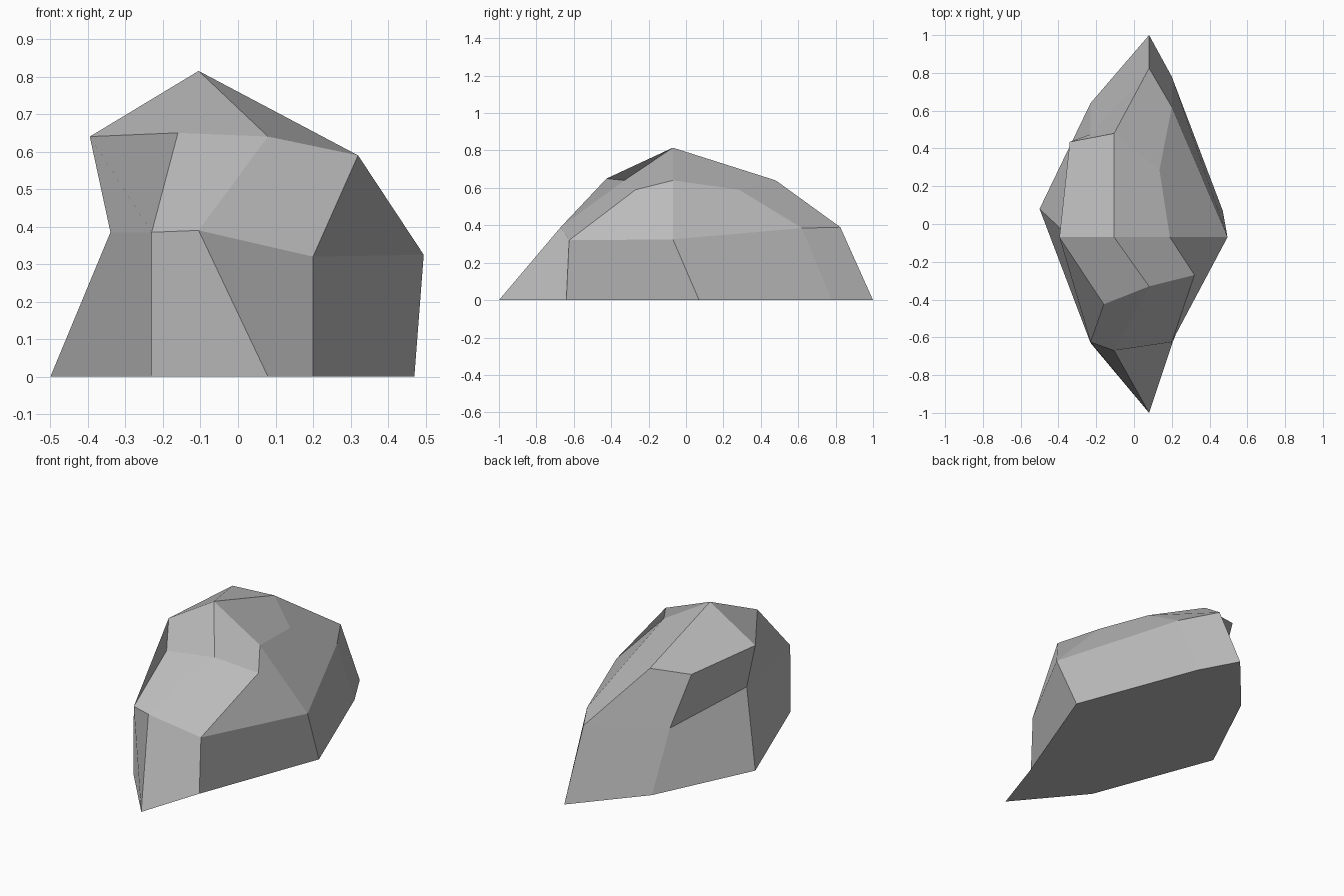
import bpy
import bmesh

cube = bpy.data.objects.get("Cube")
if cube:
    bpy.data.objects.remove(cube, do_unlink=True)

# Single stone colour
stone = bpy.data.materials.new("stone_grey")
stone.use_nodes = True
grey = (0.5, 0.5, 0.5, 1.0)
stone.diffuse_color = grey
stone.node_tree.nodes["Principled BSDF"].inputs["Base Color"].default_value = grey

# Eight-sided cross-sections, starting at the front tip and turning towards +x
foot_outline = [(.08, -1, 0), (.2, -.64, 0), (.47, .07, 0), (.2, .78, 0),
                (.08, 1, 0), (-.23, .64, 0), (-.5, .08, 0), (-.23, -.63, 0)]
middle_outline = [(-.105, -.67, .39), (.2, -.625, .32), (.495, -.07, .325), (.2, .62, .385),
                  (.08, .825, .39), (-.23, .475, .325), (-.34, -.07, .385), (-.23, -.625, .385)]
shoulder_outline = [(.08, -.33, .64), (.32, -.27, .59), (.19, -.07, .64), (.135, .285, .59),
                    (-.105, .48, .64), (-.34, .435, .65), (-.395, -.07, .64), (-.16, -.425, .65)]
peak_point = (-.105, -.07, .815)


def add_ring(bm, outline):
    return [bm.verts.new(point) for point in outline]


def bridge(bm, lower, upper, swapped=()):
    """Join two rings with quads; swapped sides fold along the other diagonal."""
    count = len(lower)
    for side in range(count):
        following = (side + 1) % count
        quad = [upper[side], lower[side], lower[following], upper[following]]
        if side in swapped:
            quad = quad[1:] + quad[:1]
        bm.faces.new(quad)


bm = bmesh.new()
foot = add_ring(bm, foot_outline)
middle = add_ring(bm, middle_outline)
shoulder = add_ring(bm, shoulder_outline)
peak = bm.verts.new(peak_point)

# Flat underside and the two faceted bands
bm.faces.new(list(reversed(foot)))
bridge(bm, foot, middle)
bridge(bm, middle, shoulder, swapped=(2,))

# Four facets meeting at the peak
for corner in range(0, len(shoulder), 2):
    last = (corner + 2) % len(shoulder)
    bm.faces.new([peak, shoulder[corner], shoulder[corner + 1], shoulder[last]])

bmesh.ops.recalc_face_normals(bm, faces=bm.faces[:])
mesh = bpy.data.meshes.new("boulder")
bm.to_mesh(mesh)
bm.free()
mesh.materials.append(stone)

boulder = bpy.data.objects.new("boulder", mesh)
bpy.context.collection.objects.link(boulder)
